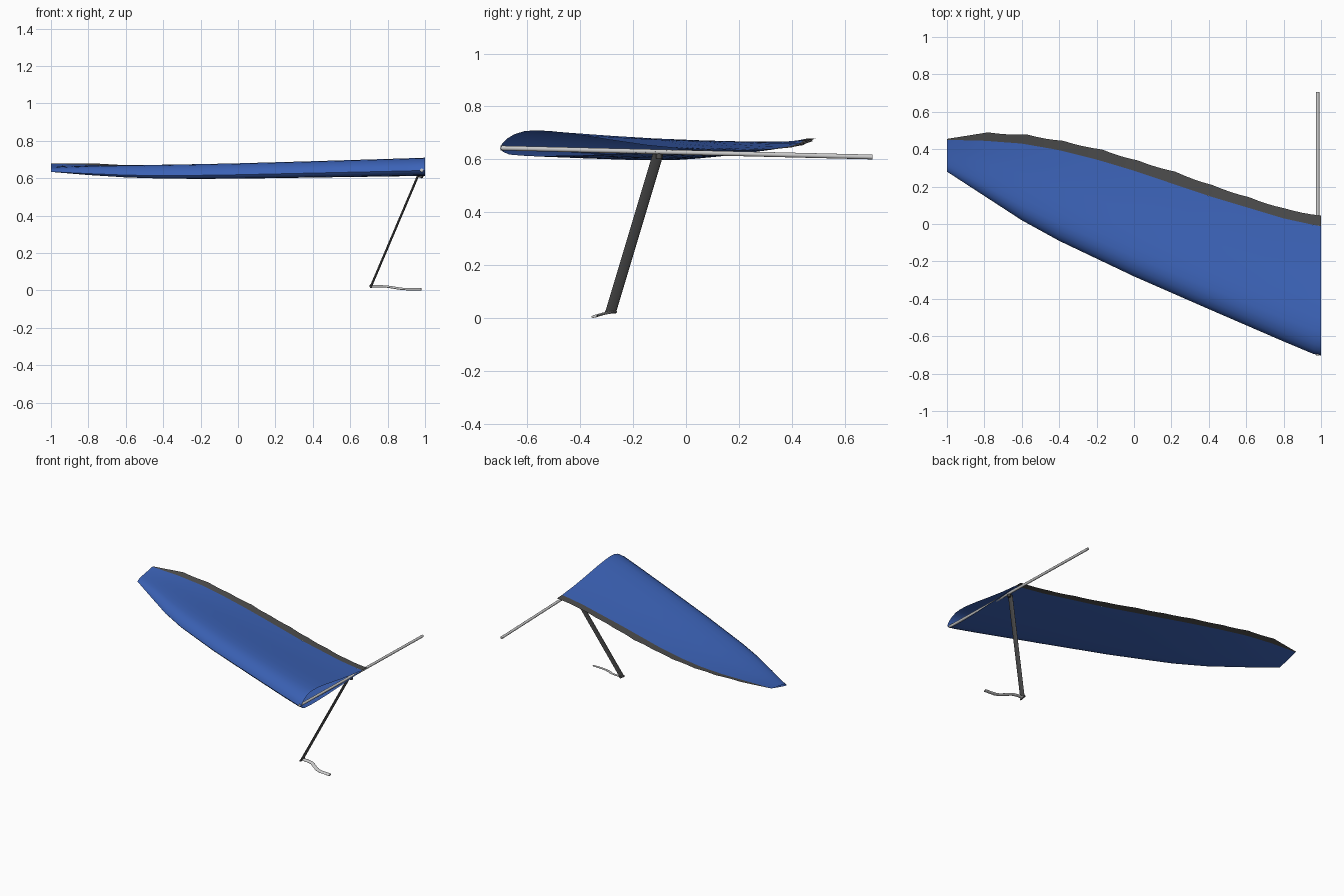
import bpy, bmesh, math
from mathutils import Vector

if "Cube" in bpy.data.objects:
    bpy.data.objects.remove(bpy.data.objects["Cube"])


def material(name, rgb):
    m = bpy.data.materials.new(name)
    m.diffuse_color = (*rgb, 1)
    m.use_nodes = True
    m.node_tree.nodes["Principled BSDF"].inputs["Base Color"].default_value = m.diffuse_color
    return m


blue = material("blue_cloth", (0.045, 0.125, 0.48))
dark = material("dark_grey", (0.075, 0.075, 0.075))


def add_grid(name, rows, mat=None, closed=False, caps=False):
    """Skin a list of equally long point rows."""
    bm = bmesh.new()
    vs = [[bm.verts.new(p) for p in r] for r in rows]
    n = len(rows[0])
    for a, b in zip(vs, vs[1:]):
        for i in range(n if closed else n - 1):
            j = (i + 1) % n
            bm.faces.new((a[i], a[j], b[j], b[i]))
    if caps:
        bm.faces.new(vs[0])
        bm.faces.new(vs[-1][::-1])
    bmesh.ops.recalc_face_normals(bm, faces=bm.faces)
    me = bpy.data.meshes.new(name)
    bm.to_mesh(me)
    bm.free()
    ob = bpy.data.objects.new(name, me)
    bpy.context.collection.objects.link(ob)
    if mat:
        me.materials.append(mat)
    bpy.ops.object.select_all(action='DESELECT')
    ob.select_set(True)
    bpy.context.view_layer.objects.active = ob
    bpy.ops.object.shade_smooth_by_angle(angle=math.radians(45))
    return ob


def bar(name, path, across, wide, thick, mat=None, n=16):
    """Elliptical tube along a path; 'across' is the wide direction."""
    path = [Vector(p) for p in path]
    rows = []
    for i, p in enumerate(path):
        t = (path[min(i + 1, len(path) - 1)] - path[max(i - 1, 0)]).normalized()
        u = Vector(across)
        u = (u - t * u.dot(t)).normalized()
        v = t.cross(u)
        rows.append([p + u * wide * math.cos(a) + v * thick * math.sin(a)
                     for a in (2 * math.pi * k / n for k in range(n))])
    return add_grid(name, rows, mat, closed=True, caps=True)


def interp(table, x, col):
    for a, b in zip(table, table[1:]):
        if x <= b[0] + 1e-6:
            f = (x - a[0]) / (b[0] - a[0])
            return a[col] + (b[col] - a[col]) * f
    return table[-1][col]


# Wing stations: x, leading y, trailing y, leading z, trailing z, thickness
stations = [
    (-1.0, 0.28, 0.45, 0.635, 0.677, 0.012),
    (-0.8, 0.15, 0.445, 0.625, 0.672, 0.04),
    (-0.6, 0.02, 0.43, 0.617, 0.662, 0.058),
    (-0.4, -0.09, 0.395, 0.614, 0.650, 0.070),
    (-0.2, -0.185, 0.345, 0.616, 0.642, 0.076),
    (0.0, -0.28, 0.285, 0.619, 0.637, 0.080),
    (0.4, -0.455, 0.15, 0.628, 0.635, 0.086),
    (0.8, -0.628, 0.03, 0.637, 0.638, 0.092),
    (0.96, -0.695, -0.005, 0.641, 0.640, 0.094),
    (1.0, -0.703, -0.012, 0.642, 0.640, 0.095)]

# Aerofoil: chord fraction, height relative to thickness
foil = [(1, -0.02), (0.85, -0.12), (0.65, -0.2), (0.45, -0.27), (0.25, -0.3),
        (0.12, -0.29), (0.05, -0.25), (0.015, -0.14), (0, 0), (0.01, 0.17),
        (0.035, 0.37), (0.075, 0.55), (0.13, 0.68), (0.19, 0.72), (0.28, 0.69),
        (0.42, 0.56), (0.6, 0.35), (0.8, 0.14), (1, 0)]


def section(x):
    yl, yt, zl, zt, th = (interp(stations, x, c) for c in range(1, 6))
    return [(x, yl + (yt - yl) * s, zl + (zt - zl) * s + th * h) for s, h in foil]


xs = sorted({round(-1 + 0.1 * i, 3) for i in range(21)} | {0.96})
add_grid("wing_sail", [section(x) for x in xs], blue)

# Scalloped trailing edge strip, peaks at the battens
peaks = [(-1, 0.455, 0.678), (-0.78, 0.49, 0.68), (-0.57, 0.478, 0.668),
         (-0.38, 0.445, 0.654), (-0.17, 0.398, 0.645), (0.02, 0.34, 0.639),
         (0.22, 0.28, 0.635), (0.42, 0.208, 0.634), (0.62, 0.142, 0.635),
         (0.8, 0.085, 0.636), (1.0, 0.045, 0.637)]
strip = []
for k, (a, b) in enumerate(zip(peaks, peaks[1:])):
    for i in range(5 if k == len(peaks) - 2 else 4):
        f = i / 4
        x, y, z = (Vector(a).lerp(Vector(b), f))
        sag = 0 if k == 0 else 0.02 * f * (1 - f)
        inner = (x, interp(stations, x, 2), interp(stations, x, 4))
        strip.append([inner, (x, y - sag, z)])
add_grid("trailing_edge_strip", strip, dark)

# Keel tube
bar("keel_tube", [(0.982, -0.702, 0.643), (0.982, 0.705, 0.609)], (1, 0, 0), 0.009, 0.009)

# Control frame: flattened upright, base bar and fittings
bar("upright", [(0.966, -0.105, 0.622), (0.711, -0.285, 0.022)], (0, 1, 0), 0.02, 0.006, dark)
base = [(0.708, -0.28, 0.023), (0.76, -0.283, 0.023), (0.795, -0.29, 0.021),
        (0.83, -0.312, 0.016), (0.865, -0.333, 0.010), (0.9, -0.342, 0.007),
        (0.98, -0.347, 0.0065)]
bar("base_bar", base, (0, 1, 0.3), 0.012, 0.005)
bar("base_corner_fitting", [(0.711, -0.305, 0.02), (0.711, -0.262, 0.027)],
    (0, 0, 1), 0.007, 0.007, dark, 10)
bar("keel_fitting", [(0.978, -0.102, 0.632), (0.978, -0.102, 0.604)],
    (0, 1, 0), 0.012, 0.01, dark, 10)
